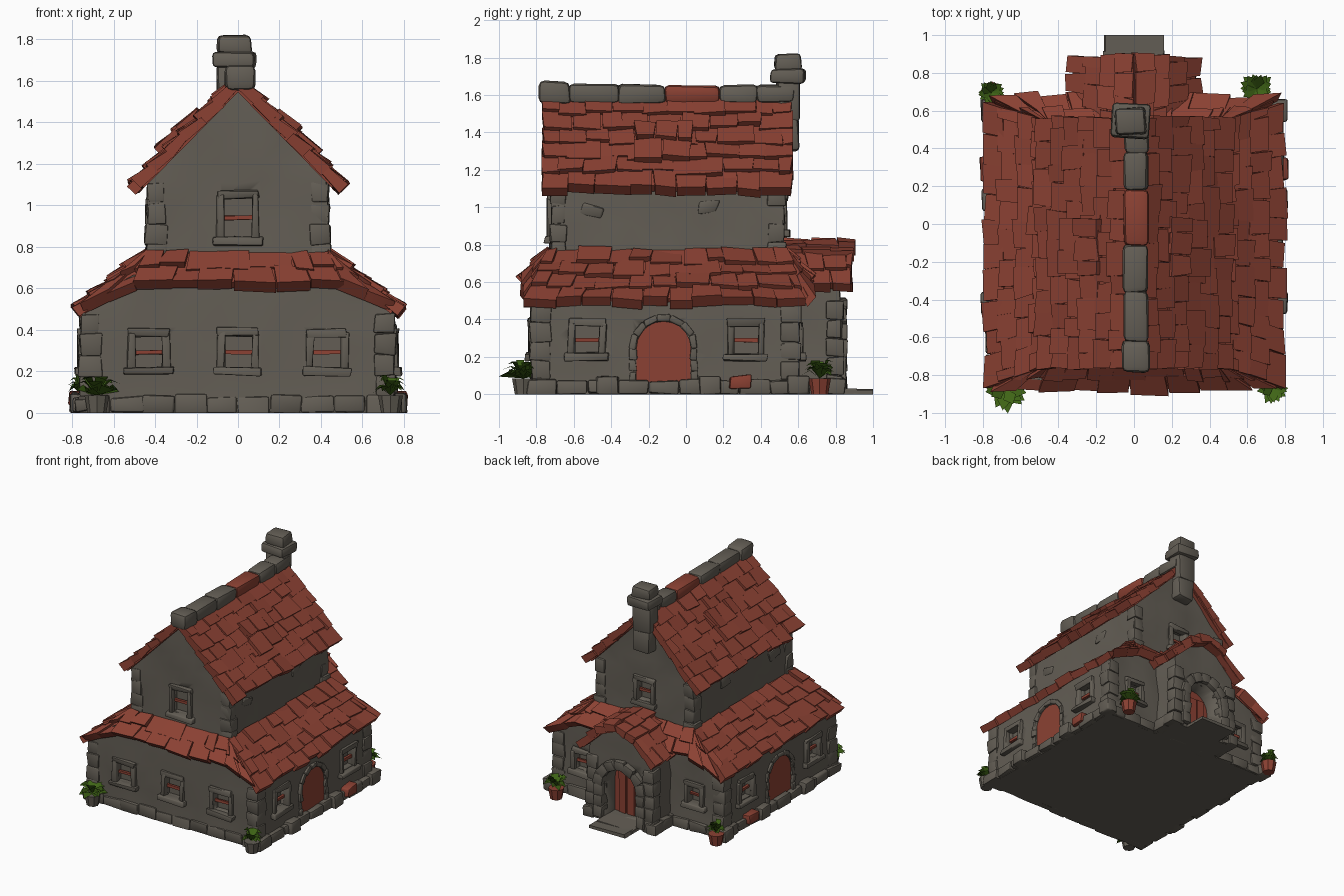
import bpy, bmesh, math, random
from mathutils import Vector, Matrix, Euler, noise

if "Cube" in bpy.data.objects:
    bpy.data.objects.remove(bpy.data.objects["Cube"])

random.seed(7)
R = random.uniform


def material(name, rgb):
    m = bpy.data.materials.new(name)
    m.diffuse_color = (*rgb, 1)
    m.use_nodes = True
    m.node_tree.nodes["Principled BSDF"].inputs["Base Color"].default_value = m.diffuse_color
    return m


STONE = material("grey_stone", (0.125, 0.111, 0.090))
RED = material("red_clay", (0.26, 0.053, 0.033))
GREEN = material("leaf_green", (0.05, 0.13, 0.008))


def finish(name, bm, mat, bevel=0, hide=False, fix=True):
    if fix:
        bmesh.ops.recalc_face_normals(bm, faces=bm.faces)
    if bevel:
        bmesh.ops.bevel(bm, geom=bm.edges[:], offset=bevel, segments=2, profile=0.5,
                        affect='EDGES', clamp_overlap=True)
    for v in bm.verts:
        v.co.z = max(v.co.z, 0)
    me = bpy.data.meshes.new(name)
    bm.to_mesh(me)
    bm.free()
    me.materials.append(mat)
    ob = bpy.data.objects.new(name, me)
    bpy.context.collection.objects.link(ob)
    ob.hide_render = hide
    bpy.ops.object.select_all(action='DESELECT')
    ob.select_set(True)
    bpy.context.view_layer.objects.active = ob
    bpy.ops.object.shade_smooth_by_angle(angle=math.radians(40))
    return ob


def box(bm, c, s, M=Matrix(), j=0.008, rot=(0, 0, 0)):
    T = M @ Matrix.Translation(c) @ Euler(rot).to_matrix().to_4x4() @ Matrix.Diagonal((*s, 1))
    for v in bmesh.ops.create_cube(bm, size=1, matrix=T)["verts"]:
        v.co += Vector((R(-j, j), R(-j, j), R(-j, j)))


def prism(bm, pts, y0, y1, M=Matrix()):
    a, b = ([bm.verts.new(M @ Vector((x, y, z))) for x, z in pts] for y in (y0, y1))
    bm.faces.new(a)
    bm.faces.new(b[::-1])
    for i in range(len(pts)):
        k = (i + 1) % len(pts)
        bm.faces.new((a[k], a[i], b[i], b[k]))


def hexa(bm, p):
    v = [bm.verts.new(q) for q in p]
    for f in ((0, 1, 2, 3), (4, 5, 6, 7), (0, 1, 5, 4), (1, 2, 6, 5), (2, 3, 7, 6), (3, 0, 4, 7)):
        bm.faces.new([v[i] for i in f])


def slope(bm, a, b, c, d, rows, cols, lift=0.0):
    """Overlapping uneven tiles on the quad a-b (eave), d-c (top), over an underlay."""
    a, b, c, d = map(Vector, (a, b, c, d))
    n = (b - a).cross(d - a).normalized()
    if n.z < 0:
        n = -n

    def slab(u0, u1, v0, v1, lo, hi0, hi1, j):
        q = [a.lerp(b, u).lerp(d.lerp(c, u), v) for u, v in ((u0, v0), (u1, v0), (u1, v1), (u0, v1))]
        q = [p + Vector((R(-j, j), R(-j, j), R(-j, j))) for p in q]
        hexa(bm, [p + n * lo for p in q] + [p + n * h for p, h in zip(q, (hi0, hi0, hi1, hi1))])

    slab(0.01, 0.99, 0.02, 1, -0.035, 0.008 + lift, 0.008 + lift, 0)
    for r in range(rows):
        cuts = [0] + [(i + (0.5 if r % 2 else 0) + R(-.2, .2)) / cols
                      for i in range(0 if r % 2 else 1, cols)] + [1]
        for u0, u1 in zip(cuts, cuts[1:]):
            h = 0.036 + lift + R(-.01, .01)
            slab(u0, u1, (r - R(.0, .3)) / rows, (r + 1) / rows, -0.028, h, h - 0.018, 0.009)


def wall(name, pts, y0, y1):
    """Extruded profile, cut into a grid and roughened, with the openings cut out."""
    bm = bmesh.new()
    prism(bm, pts, y0, y1)
    for axis in range(3):
        for i in range(-9, 18):
            co, no = Vector(), Vector()
            co[axis], no[axis] = i * 0.1 + 0.013, 1
            bmesh.ops.bisect_plane(bm, geom=bm.verts[:] + bm.edges[:] + bm.faces[:],
                                   plane_co=co, plane_no=no)
    for v in bm.verts:
        z = v.co.z
        v.co += noise.noise_vector(v.co * 6) * 0.016
        if z < 0.001:
            v.co.z = 0
    ob = finish(name, bm, STONE)
    mod = ob.modifiers.new("openings", 'BOOLEAN')
    mod.operation, mod.solver, mod.object = 'DIFFERENCE', 'EXACT', cutter


def face(x, y, deg):
    return Matrix.Translation((x, y, 0)) @ Matrix.Rotation(math.radians(deg), 4, 'Z')


def arch(w, z0, spring):
    return [(-w, z0), (w, z0)] + [(w * math.cos(t), spring + w * math.sin(t))
                                  for t in (math.pi * i / 10 for i in range(11))]


cut, frames, bars, doors, stones = (bmesh.new() for _ in range(5))


def window(M, w, z0, z1):
    h, m = z1 - z0, (z0 + z1) / 2
    box(cut, (0, 0, m), (2 * w, 0.1, h), M, 0)
    for s in (-1, 1):
        box(frames, (s * (w + 0.015), 0, m), (0.035, 0.04, h + 0.02), M)
    box(frames, (0, 0, z1 + 0.012), (2 * w + 0.06, 0.045, 0.04), M)
    box(frames, (0, -0.005, z0 - 0.02), (2 * w + 0.1, 0.065, 0.04), M)
    box(bars, (0, 0.02, m - 0.005), (2 * w + 0.01, 0.02, 0.02), M, 0.002, (0, R(-.05, .05), 0))


def arch_stones(M, w, z0, spring, t, depth):
    for s in (-1, 1):
        for i in range(3):
            h = (spring - z0) / 3
            box(frames, (s * (w + t / 2), 0, z0 + h * (i + .5)), (t, depth, h), M)
    for i in range(7):
        a = math.pi * (i + 0.5) / 7
        r = w + t / 2
        box(frames, (r * math.cos(a), 0, spring + r * math.sin(a)),
            (t, depth, r * 0.46), M, 0.006, (0, -a, 0))


# Windows on the front, back and both sides
for x in (-0.43, 0, 0.43):
    window(face(x, -0.82, 0), 0.068, 0.22, 0.375)
window(face(0, -0.72, 0), 0.07, 0.85, 1.04)
window(face(0, 0.52, 180), 0.06, 0.88, 1.04)
for s in (-1, 1):
    window(face(s * 0.5, 0.6, 180), 0.055, 0.22, 0.36)
    for y in (-0.53, 0.32):
        window(face(s * 0.75, y, s * 90), 0.068, 0.22, 0.37)
    # Side doors
    D = face(s * 0.75, -0.12, s * 90)
    prism(cut, arch(0.145, 0.06, 0.245), -0.06, 0.03, D)
    prism(doors, arch(0.147, 0.06, 0.245), 0.006, 0.05, D)
    arch_stones(D, 0.145, 0.06, 0.245, 0.035, 0.026)
# Porch door, set deep in its arch
P = face(0, 0.82, 180)
prism(cut, arch(0.15, 0.03, 0.29), -0.06, 0.16, P)
prism(doors, arch(0.15, 0.03, 0.29), 0.135, 0.18, P)
for x in (-0.075, 0, 0.075):
    box(doors, (x, 0.13, 0.2), (0.06, 0.02, 0.34), P, 0.003)
arch_stones(P, 0.15, 0.03, 0.29, 0.075, 0.08)

cutter = finish("opening_cutter", cut, STONE, hide=True)
finish("window_and_door_frames", frames, STONE, 0.009)
finish("window_bars", bars, RED)
finish("doors", doors, RED)

# Walls
wall("lower_walls", [(-.75, 0), (.75, 0), (.75, .5), (.5, .67), (-.5, .67), (-.75, .5)], -0.82, 0.6)
wall("upper_walls", [(-.43, .52), (.43, .52), (.43, 1.13), (0, 1.58), (-.43, 1.13)], -0.72, 0.52)
wall("porch_walls", [(-.28, 0), (.28, 0), (.28, .6), (.14, .73), (0, .79), (-.14, .73), (-.28, .6)], 0.5, 0.82)

# Corner stones and loose wall stones
for sx in (-1, 1):
    for y in (-0.778, 0.558):
        for i in range(4):
            box(stones, (sx * 0.71, y, 0.13 + i * 0.1), (R(.09, .115), R(.09, .115), 0.1))
    for y in (-0.682, 0.482):
        for i in range(4):
            box(stones, (sx * 0.394, y, 0.76 + i * 0.1), (R(.08, .105), R(.08, .105), 0.1))
    for i in range(5):
        box(stones, (sx * 0.25, 0.795, 0.05 + i * 0.1), (R(.09, .11), R(.08, .1), 0.1))
    for y, z in ((-.5, .98), (.12, 1.0)):
        box(stones, (sx * 0.422, y, z), (0.03, R(.09, .15), 0.07), Matrix(), 0.012, (R(-.3, .3), 0, 0))
finish("wall_stones", stones, STONE, 0.014)

# Foundation stones around the foot
base = bmesh.new()
for i in range(10):
    x = -0.69 + i * 0.1533
    for y in (-0.80, 0.59):
        box(base, (x, y, 0.038), (0.155, R(.06, .08), R(.07, .1)))
for s in (-1, 1):
    for i in range(9):
        box(base, (s * 0.75, -0.77 + i * 0.1625, 0.038), (R(.06, .09), 0.16, R(.065, .09)))
    for y in (-0.42, 0.13, 0.6):
        box(base, (s * 0.765, y, 0.045), (0.09, 0.12, 0.1))
    for y in (0.68, 0.79):
        box(base, (s * 0.28, y, 0.04), (0.09, 0.12, 0.09))
finish("foundation_stones", base, STONE, 0.012)
accent = bmesh.new()
for s in (-1, 1):
    box(accent, (s * 0.775, 0.29, 0.068), (0.08, 0.12, 0.065))
finish("red_foundation_stones", accent, RED, 0.01)

# Door step
step = bmesh.new()
prism(step, [(-.16, 0), (.16, 0), (.16, .022), (-.15, .028)], 0.72, 1.0)
box(step, (0, 0.84, 0.016), (0.32, 0.16, 0.03))
finish("door_step", step, STONE)

# Lower skirt roof, with drooping corners front and back
bm = bmesh.new()
for s in (-1, 1):
    slope(bm, (s * .765, -.86, .5), (s * .765, .64, .5), (s * .43, .54, .765), (s * .43, -.74, .765), 4, 10)
    for e, t in ((-.855, -.72), (.65, .52)):
        slope(bm, (s * .49, e, .62), (s * .75, e, .51), (s * .44, t, .76), (s * .42, t, .76), 2, 2)
for e, t in ((-.855, -.72), (.65, .52)):
    slope(bm, (-.51, e, .622), (.51, e, .622), (.44, t, .765), (-.44, t, .765), 2, 6)
finish("lower_roof", bm, RED)

# Main gable roof, with a raised patch of tiles on each side
bm = bmesh.new()
for s in (-1, 1):
    slope(bm, (s * .487, -.765, 1.1), (s * .487, .565, 1.1), (s * .015, .565, 1.58), (s * .015, -.765, 1.58), 6, 9)
    slope(bm, (s * .345, -.27, 1.25), (s * .345, .03, 1.25), (s * .165, .03, 1.43), (s * .165, -.27, 1.43), 2, 2, 0.025)
finish("upper_roof", bm, RED)

# Porch roof
bm = bmesh.new()
for s in (-1, 1):
    slope(bm, (s * .325, .5, .585), (s * .325, .885, .585), (s * .14, .885, .755), (s * .14, .45, .755), 2, 4)
    slope(bm, (s * .16, .45, .745), (s * .16, .9, .745), (0, .9, .81), (0, .4, .81), 2, 3)
finish("porch_roof", bm, RED)

# Ridge caps: stone, with one clay stretch in the middle
caps, red_caps = bmesh.new(), bmesh.new()
for y0, y1 in ((-.78, -.62), (-.62, -.36), (-.36, -.11), (-.11, .18), (.18, .38), (.38, .58)):
    big = 0.02 if y0 < -0.7 else 0
    box(red_caps if y0 == -.11 else caps, (0.01, (y0 + y1) / 2, 1.605 + big / 2),
        (0.13 + big, y1 - y0 + 0.01, 0.1 + big))
finish("ridge_caps", caps, STONE, 0.03)
finish("red_ridge_cap", red_caps, RED, 0.03)

# Chimney
bm = bmesh.new()
for z0, z1, w, d in ((1.3, 1.48, .15, .12), (1.46, 1.68, .155, .125), (1.66, 1.74, .2, .18), (1.73, 1.82, .165, .14)):
    box(bm, (-0.02, 0.545, (z0 + z1) / 2), (w, d, z1 - z0), Matrix(), 0.007, (0, 0, R(-.08, .08)))
finish("chimney", bm, STONE, 0.02)

# Potted plants at the four corners
leaves, grey_pots, red_pots = bmesh.new(), bmesh.new(), bmesh.new()
for x, y, r, pots in ((-.68, -.87, .14, grey_pots), (.735, -.87, .095, grey_pots),
                      (.65, .715, .11, red_pots), (-.755, .695, .085, red_pots)):
    bmesh.ops.create_cone(pots, cap_ends=True, segments=8, radius1=0.045, radius2=0.06, depth=0.085,
                          matrix=Matrix.Translation((x, y, 0.0425)))
    for i in range(20):
        a, rise = i * 2.4, R(0.01, 0.09)
        out, side = Vector((math.cos(a), math.sin(a), 0)), Vector((-math.sin(a), math.cos(a), 0))
        o = Vector((x, y, 0.085))
        L = r * R(0.8, 1.0) * (1 - rise * 3)
        mid = o + out * L * 0.55 + Vector((0, 0, rise * 0.8 + 0.03))
        q = [o, mid - side * r * .26, o + out * L + Vector((0, 0, rise)), mid + side * r * .26]
        leaves.faces.new([leaves.verts.new(p) for p in q])
finish("plant_leaves", leaves, GREEN, fix=False)
finish("grey_pots", grey_pots, STONE)
finish("red_pots", red_pots, RED)
